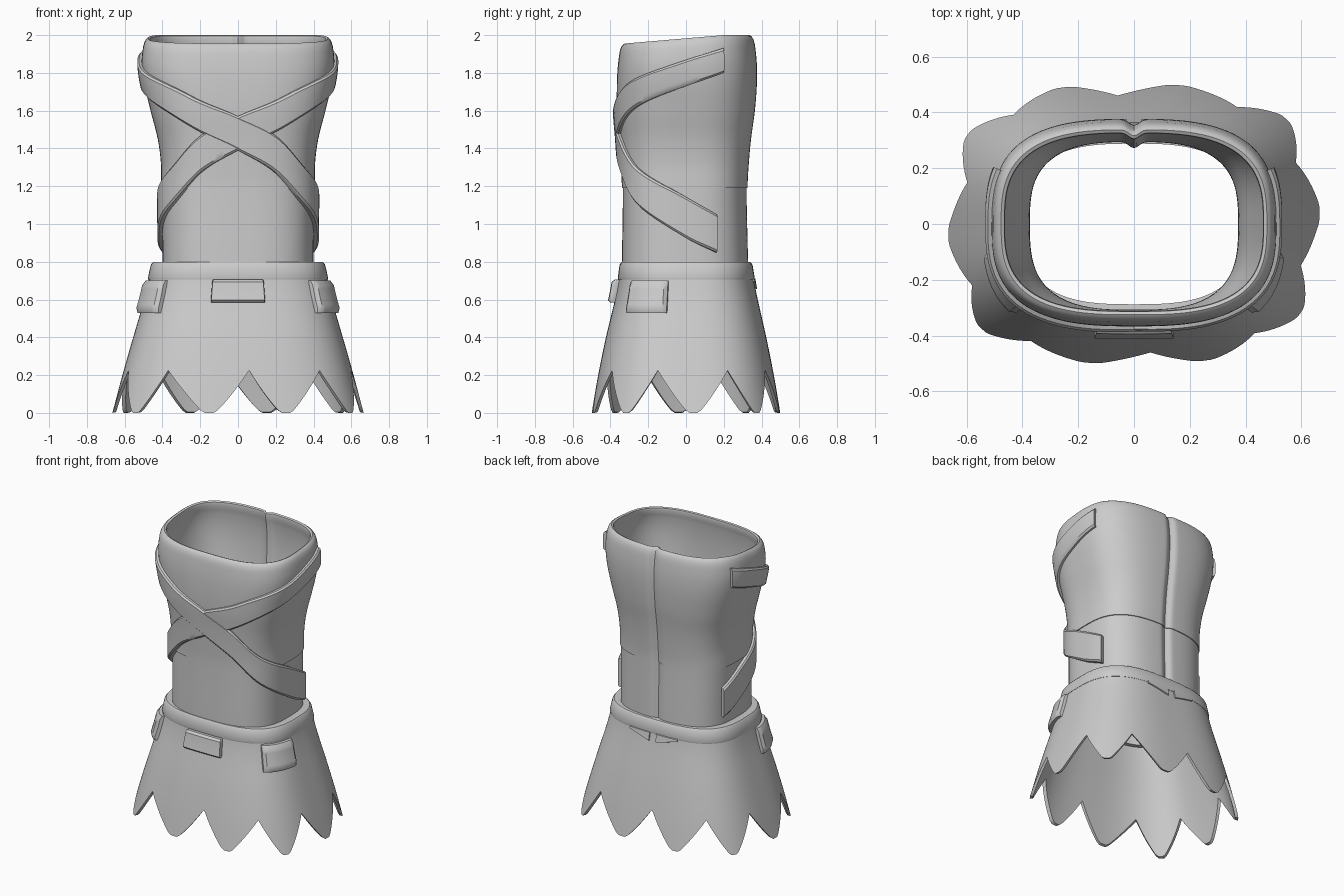
import bpy, bmesh
from math import sin, cos, radians, exp, pi

cube = bpy.data.objects.get("Cube")
if cube:
    bpy.data.objects.remove(cube)

mat = bpy.data.materials.new("plain grey")
mat.use_nodes = True
GREY = (0.6, 0.6, 0.6, 1)
mat.diffuse_color = GREY
mat.node_tree.nodes["Principled BSDF"].inputs["Base Color"].default_value = GREY

# Outline rows: height, half width, front depth, back depth
TORSO = [(0.6, .405, .345, .338), (0.8, .405, .345, .335), (1.2, .408, .34, .327),
         (1.32, .408, .345, .333), (1.45, .425, .353, .345), (1.6, .463, .365, .365),
         (1.75, .498, .366, .376), (1.87, .51, .36, .374), (2.0, .496, .345, .358)]
SKIRT = [(0, .665, .5, .5), (.2, .612, .465, .465), (.4, .555, .424, .425),
         (.6, .497, .376, .38), (.7, .474, .357, .36), (.8, .455, .347, .347)]


def clamp(v):
    return max(0.0, min(1.0, v))


def interp(rows, v):
    """Smooth interpolation of a table by its first column."""
    v = max(rows[0][0], min(rows[-1][0], v))
    i = next(k for k in range(len(rows) - 1) if v <= rows[k + 1][0])
    a, b = rows[i], rows[i + 1]
    p, q = rows[max(i - 1, 0)], rows[min(i + 2, len(rows) - 1)]
    h = b[0] - a[0]
    t = (v - a[0]) / h
    out = []
    for k in range(1, len(a)):
        m0 = (b[k] - p[k]) / (b[0] - p[0]) * h
        m1 = (q[k] - a[k]) / (q[0] - a[0]) * h
        out.append((2*t**3 - 3*t*t + 1) * a[k] + (t**3 - 2*t*t + t) * m0
                   + (3*t*t - 2*t**3) * b[k] + (t**3 - t*t) * m1)
    return out


def surf(rows, phi, z, off=0.0):
    """Point on a rounded-box body; phi is the angle from the front toward +x."""
    rx, front, back = interp(rows, z)
    s, c = sin(phi), cos(phi)
    ry = front if c > 0 else back
    n = 2.9
    r = (abs(s / (rx + off))**n + abs(c / (ry + off))**n) ** (-1 / n)
    x, y = r * s, -r * c
    if rows is TORSO:
        if y > 0:  # back seam groove
            y -= 0.022 * exp(-(x / 0.025)**2)
        z -= 0.045 * clamp((0.2 - y) / 0.53) * clamp((z - 1.7) / 0.3)  # sloped rim
    return x, y, z


def loft(name, rings, wrap=False, angle=35):
    """Skin closed rings in order; join the ends or cap them."""
    bm = bmesh.new()
    vs = [[bm.verts.new(p) for p in ring] for ring in rings]
    n = len(vs[0])
    for i in range(len(vs) if wrap else len(vs) - 1):
        a, b = vs[i], vs[(i + 1) % len(vs)]
        for j in range(n):
            bm.faces.new((a[j], a[(j + 1) % n], b[(j + 1) % n], b[j]))
    if not wrap:
        bm.faces.new(vs[0])
        bm.faces.new(vs[-1])
    bmesh.ops.recalc_face_normals(bm, faces=bm.faces)
    me = bpy.data.meshes.new(name)
    bm.to_mesh(me)
    bm.free()
    me.materials.append(mat)
    ob = bpy.data.objects.new(name, me)
    bpy.context.collection.objects.link(ob)
    bpy.ops.object.select_all(action='DESELECT')
    ob.select_set(True)
    bpy.context.view_layer.objects.active = ob
    bpy.ops.object.shade_smooth_by_angle(angle=radians(angle))
    return ob


AROUND = [2 * pi * i / 192 for i in range(192)]


def shell(name, rows, section):
    """Closed wall swept around the body from (height, offset) pairs."""
    loft(name, [[surf(rows, p, z, o) for p in AROUND] for z, o in section], wrap=True)


def span(a, b, n):
    return [a + (b - a) * i / n for i in range(n + 1)]


def patch(name, rows, phis, low, high, off, edge=0.012, round_ends=False):
    """Raised band on a body, between two height functions of the angle in degrees."""
    rings = []
    for i, d in enumerate(phis):
        lo, hi = low(d), high(d)
        o = off * (0.6 if round_ends and i in (0, len(phis) - 1) else 1)
        sec = [(lo, -.012), (lo, o * .6)] + [(z, o) for z in span(lo + edge, hi - edge, 6)]
        sec += [(hi, o * .6), (hi, -.012)]
        rings.append([surf(rows, radians(d), z, k) for z, k in sec])
    return loft(name, rings)


# Torso: upper layer with a rolled rim, and the lower layer tucked under it
shell("upper_torso", TORSO,
      [(z, 0) for z in span(1.19, 1.95, 30)]
      + [(1.975, -.003), (1.992, -.01), (2.0, -.02), (1.994, -.032), (1.975, -.037)]
      + [(z, -.033) for z in span(1.94, 1.19, 24)])
shell("lower_torso", TORSO,
      [(z, -.006) for z in span(0.68, 1.22, 10)] + [(z, -.032) for z in span(1.22, 0.68, 10)])

# Skirt with ten leaf-shaped points
half = [7.3, 47.8, 76, 110.8, 138.6]
valleys = half + [v + 180 for v in half] + [half[0] + 360]
columns = []
for a, b in zip(valleys, valleys[1:]):
    for i in range(20):
        t = i / 20
        d = max(0, abs(2 * t - 1) - 0.13) / 0.87
        columns.append((radians(a + (b - a) * t), 0.225 * d ** 1.1))
outer = [[surf(SKIRT, p, h + (.785 - h) * t) for p, h in columns] for t in span(0, 1, 20)]
inner = [[surf(SKIRT, p, h + .004 + (.78 - h) * t, -.018) for p, h in columns]
         for t in span(1, 0, 20)]
loft("skirt", outer + inner, wrap=True)

# Waistband
shell("waistband", SKIRT, [(.705, -.01), (.705, .002), (.715, .006), (.75, .005), (.785, .003),
                           (.798, -.005), (.8, -.02), (.795, -.06), (.77, -.06), (.76, -.01)])

# Crossed straps: angle, centre height, half width
STRAP = [(-112, 1.865, .066), (-90, 1.805, .074), (-58, 1.7, .078), (-29, 1.57, .084),
         (0, 1.48, .09), (29, 1.375, .094), (54, 1.2, .096), (90, 1.035, .108), (112, .95, .1)]


def strap_edge(side, sign):
    def height(d):
        centre, width = interp(STRAP, d * side)
        return centre + sign * width
    return height


for side, name, off in ((1, "strap_over", .023), (-1, "strap_under", .021)):
    patch(name, TORSO, span(-112, 112, 80), strap_edge(side, -1), strap_edge(side, 1), off)

# Hip pouches and back darts, mirrored
for side, word in ((1, "left"), (-1, "right")):
    patch(word + "_pouch", SKIRT, [side * d for d in [53, 55] + span(57, 75, 6) + [77, 79]],
          lambda d: .53, lambda d: .70, .034, .025, True)
    patch(word + "_back_dart", SKIRT, [side * d for d in span(153, 176, 8)],
          lambda d: .70 - .045 * (abs(d) - 150) / 26, lambda d: .712, .009, .002)

# Front buckle
patch("buckle", SKIRT, [-20, -19] + span(-17, 17, 8) + [19, 20],
      lambda d: .585, lambda d: .705, .036, .012, True)
